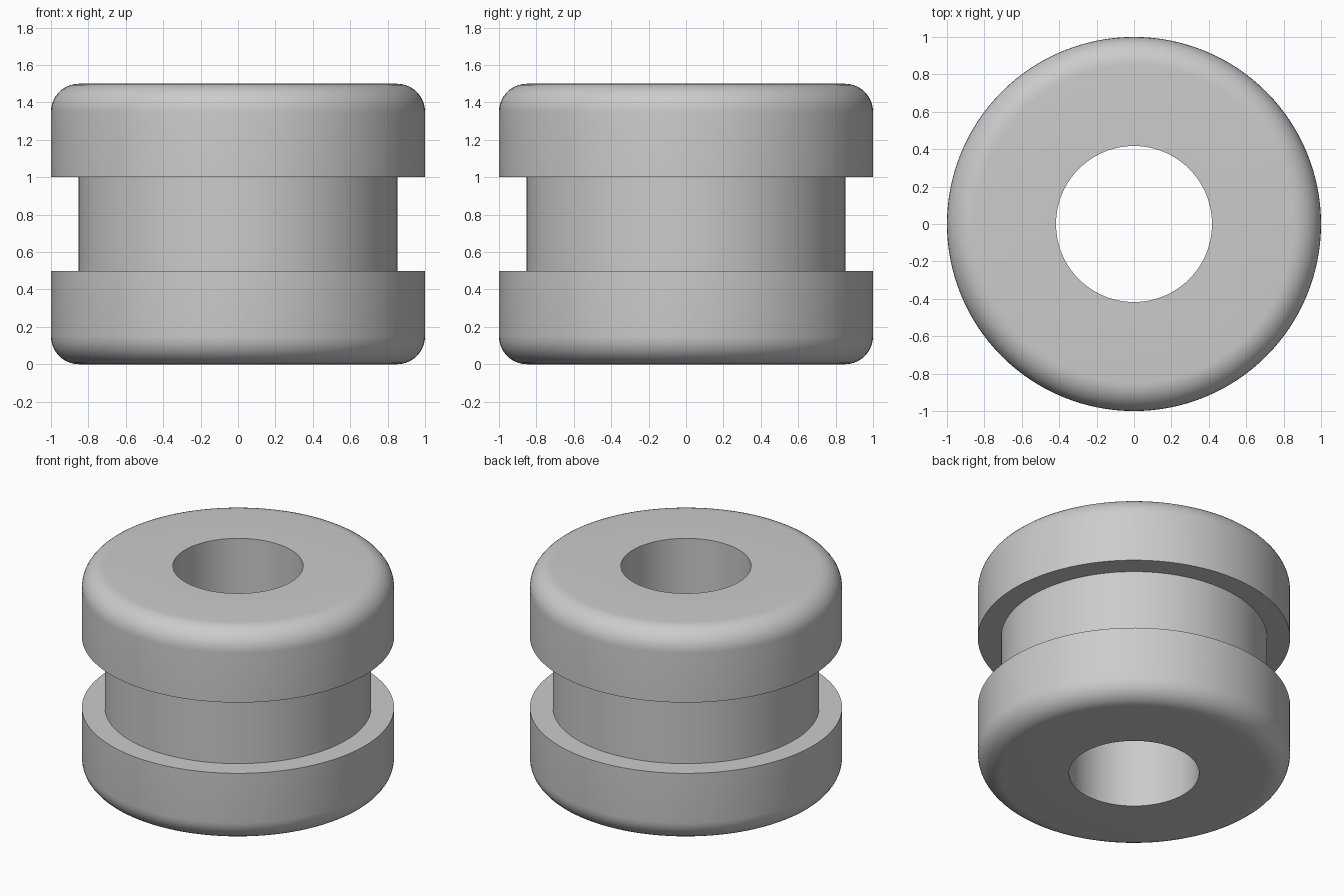
import bpy, bmesh, math

if "Cube" in bpy.data.objects:
    bpy.data.objects.remove(bpy.data.objects["Cube"])

SEGMENTS = 128
R_OUT, R_GROOVE, R_HOLE = 1.0, 0.853, 0.417
HEIGHT, GROOVE_LOW, GROOVE_HIGH = 1.5, 0.5, 1.0
FILLET, FILLET_STEPS = 0.15, 10

rubber = bpy.data.materials.new("grey rubber")
rubber.diffuse_color = (0.6, 0.6, 0.6, 1)
rubber.use_nodes = True
rubber.node_tree.nodes["Principled BSDF"].inputs["Base Color"].default_value = rubber.diffuse_color


def fillet(z_centre, start):
    """Quarter-circle rim points, counter-clockwise from the start angle."""
    points = []
    for i in range(FILLET_STEPS + 1):
        a = start + math.pi / 2 * i / FILLET_STEPS
        points.append((R_OUT - FILLET + FILLET * math.cos(a),
                       z_centre + FILLET * math.sin(a)))
    return points


# Closed cross-section: bore, lower flange, groove, upper flange
profile = [(R_HOLE, 0)]
profile += fillet(FILLET, -math.pi / 2)
profile += [(R_OUT, GROOVE_LOW), (R_GROOVE, GROOVE_LOW),
            (R_GROOVE, GROOVE_HIGH), (R_OUT, GROOVE_HIGH)]
profile += fillet(HEIGHT - FILLET, 0)
profile += [(R_HOLE, HEIGHT)]

# Revolve the cross-section around z
bm = bmesh.new()
verts = [bm.verts.new((r, 0, z)) for r, z in profile]
edges = [bm.edges.new((v, verts[(i + 1) % len(verts)])) for i, v in enumerate(verts)]
bmesh.ops.spin(bm, geom=verts + edges, cent=(0, 0, 0), axis=(0, 0, 1),
               angle=2 * math.pi, steps=SEGMENTS, use_merge=True)
bmesh.ops.remove_doubles(bm, verts=bm.verts, dist=1e-5)
bmesh.ops.recalc_face_normals(bm, faces=bm.faces)
mesh = bpy.data.meshes.new("grommet")
bm.to_mesh(mesh)
bm.free()
mesh.materials.append(rubber)

grommet = bpy.data.objects.new("grommet", mesh)
bpy.context.collection.objects.link(grommet)
bpy.context.view_layer.objects.active = grommet
grommet.select_set(True)
bpy.ops.object.shade_smooth_by_angle(angle=math.radians(30))
